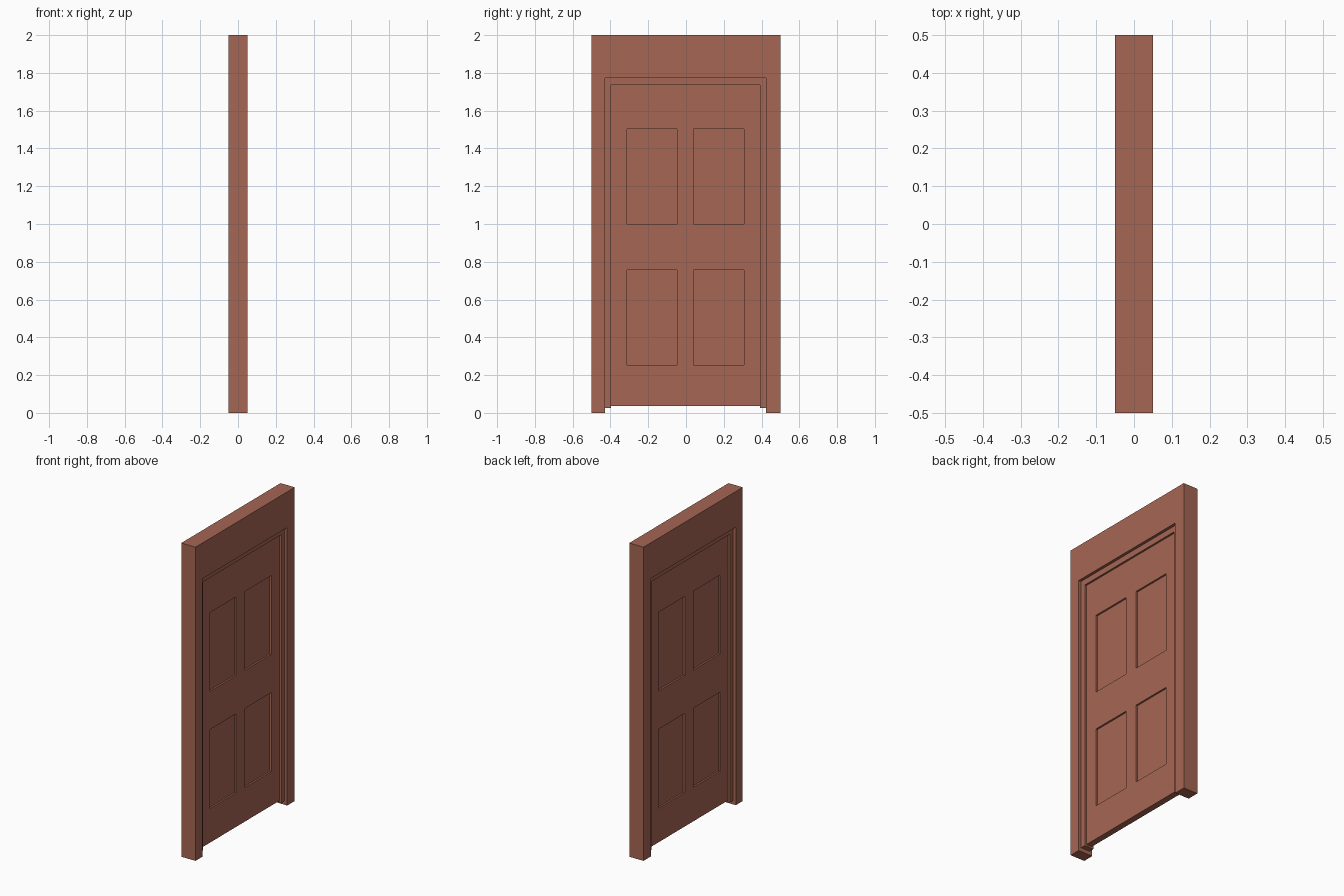
import bpy, bmesh

if "Cube" in bpy.data.objects:
    bpy.data.objects.remove(bpy.data.objects["Cube"])

mat = bpy.data.materials.new("red_brown")
mat.diffuse_color = (0.376, 0.133, 0.087, 1)
mat.use_nodes = True
mat.node_tree.nodes["Principled BSDF"].inputs["Base Color"].default_value = mat.diffuse_color


def add_object(name, bm):
    bmesh.ops.recalc_face_normals(bm, faces=bm.faces)
    mesh = bpy.data.meshes.new(name)
    bm.to_mesh(mesh)
    bm.free()
    mesh.materials.append(mat)
    ob = bpy.data.objects.new(name, mesh)
    bpy.context.collection.objects.link(ob)
    return ob


def arch(name, outer, inner, z0, half):
    """Upside-down U; outer and inner are (y_left, y_right, z_top)."""
    (a, b, t), (c, d, s) = outer, inner
    outline = [(a, z0), (a, t), (b, t), (b, z0), (d, z0), (d, s), (c, s), (c, z0)]
    bm = bmesh.new()
    face = bm.faces.new([bm.verts.new((-half, y, z)) for y, z in outline])
    out = bmesh.ops.extrude_face_region(bm, geom=[face], use_keep_orig=True)
    verts = [v for v in out["geom"] if isinstance(v, bmesh.types.BMVert)]
    bmesh.ops.translate(bm, verts=verts, vec=(2 * half, 0, 0))
    return add_object(name, bm)


wall = (-0.5, 0.5, 2.0)
opening = (-0.43, 0.424, 1.772)
leaf = (-0.397, 0.391, 1.735)

# Wall surround and stepped door frame
arch("wall_surround", wall, opening, 0.0, 0.05)
arch("door_frame", opening, leaf, 0.025, 0.032)

# Door leaf: half slab with four sunken panels, mirrored through its thickness
ys = [leaf[0], -0.313, -0.047, 0.041, 0.307, leaf[1]]
zs = [0.036, 0.253, 0.757, 1.0, 1.503, leaf[2]]
half, sink = 0.02, 0.011
bm = bmesh.new()
grid = [[bm.verts.new((half, y, z)) for z in zs] for y in ys]
panels = []
for i in range(5):
    for j in range(5):
        f = bm.faces.new((grid[i][j], grid[i + 1][j], grid[i + 1][j + 1], grid[i][j + 1]))
        if i % 2 and j % 2:
            panels.append(f)
rim = [e for e in bm.edges if e.is_boundary]
out = bmesh.ops.extrude_edge_only(bm, edges=rim)
for v in out["geom"]:
    if isinstance(v, bmesh.types.BMVert):
        v.co.x = 0
for f in bmesh.ops.extrude_discrete_faces(bm, faces=panels)["faces"]:
    bmesh.ops.translate(bm, verts=f.verts, vec=(-sink, 0, 0))
door = add_object("door_leaf", bm)
mirror = door.modifiers.new("both_sides", "MIRROR")
mirror.use_axis = (True, False, False)
